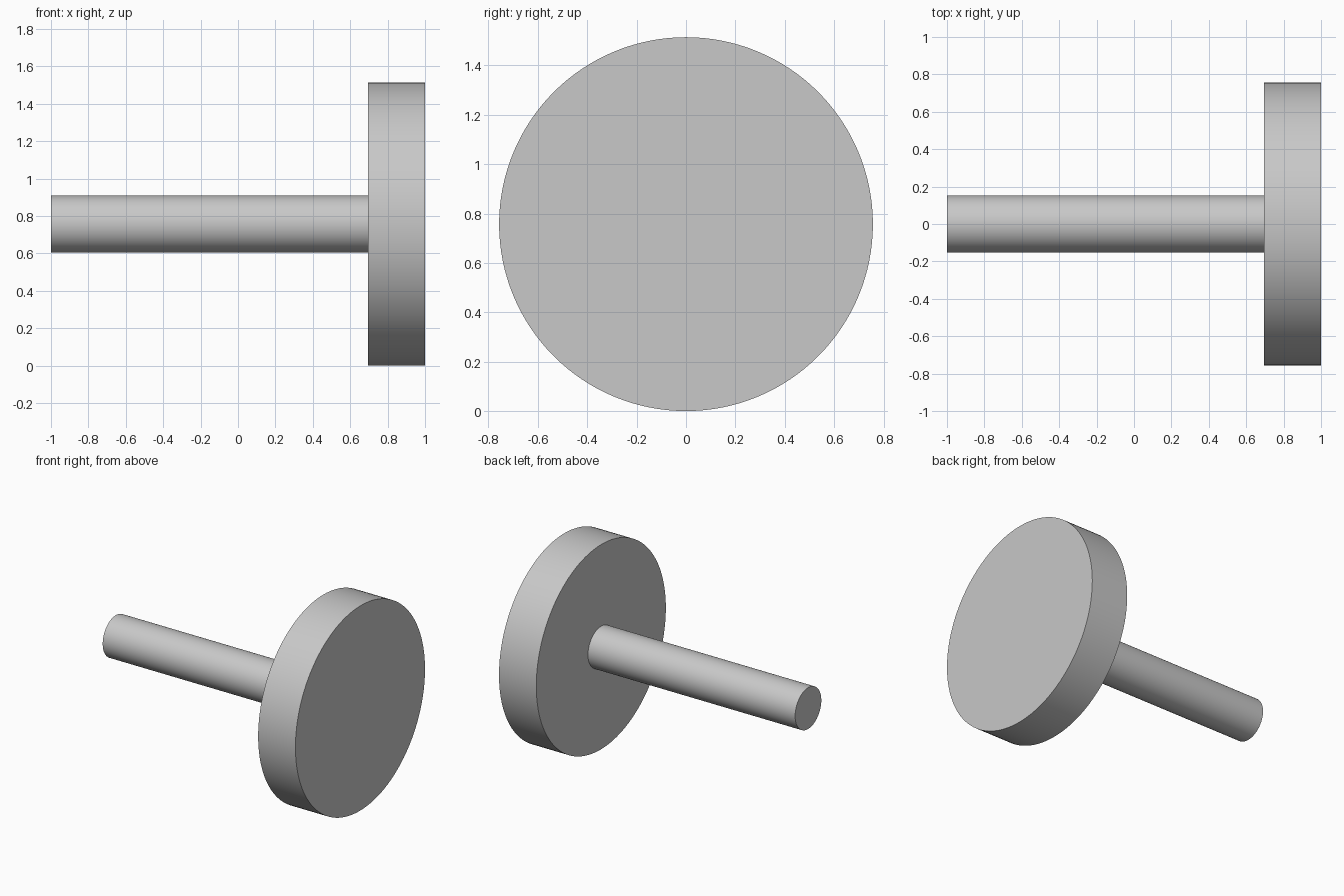
import bpy
import math

AXIS_Z = 0.757   # height of the shared axis
HEAD_X = 0.695   # inner face of the disc

cube = bpy.data.objects.get("Cube")
if cube:
    bpy.data.objects.remove(cube, do_unlink=True)

grey = bpy.data.materials.new("light_grey")
grey.use_nodes = True
colour = (0.58, 0.58, 0.58, 1)
grey.diffuse_color = colour
grey.node_tree.nodes["Principled BSDF"].inputs["Base Color"].default_value = colour


def rod(name, radius, x_start, x_end):
    """Smooth capped cylinder lying along x."""
    bpy.ops.mesh.primitive_cylinder_add(
        vertices=128, radius=radius, depth=x_end - x_start,
        location=((x_start + x_end) / 2, 0, AXIS_Z),
        rotation=(0, math.pi / 2, 0))
    obj = bpy.context.object
    obj.name = obj.data.name = name
    obj.data.materials.append(grey)
    bpy.ops.object.transform_apply(location=False, rotation=True, scale=False)
    bpy.ops.object.shade_smooth_by_angle(angle=math.radians(30))
    return obj


# Wide disc at one end, slim shaft seated just inside it
rod("disc_head", AXIS_Z, HEAD_X, 1)
rod("shaft", 0.153, -1, HEAD_X + 0.01)
